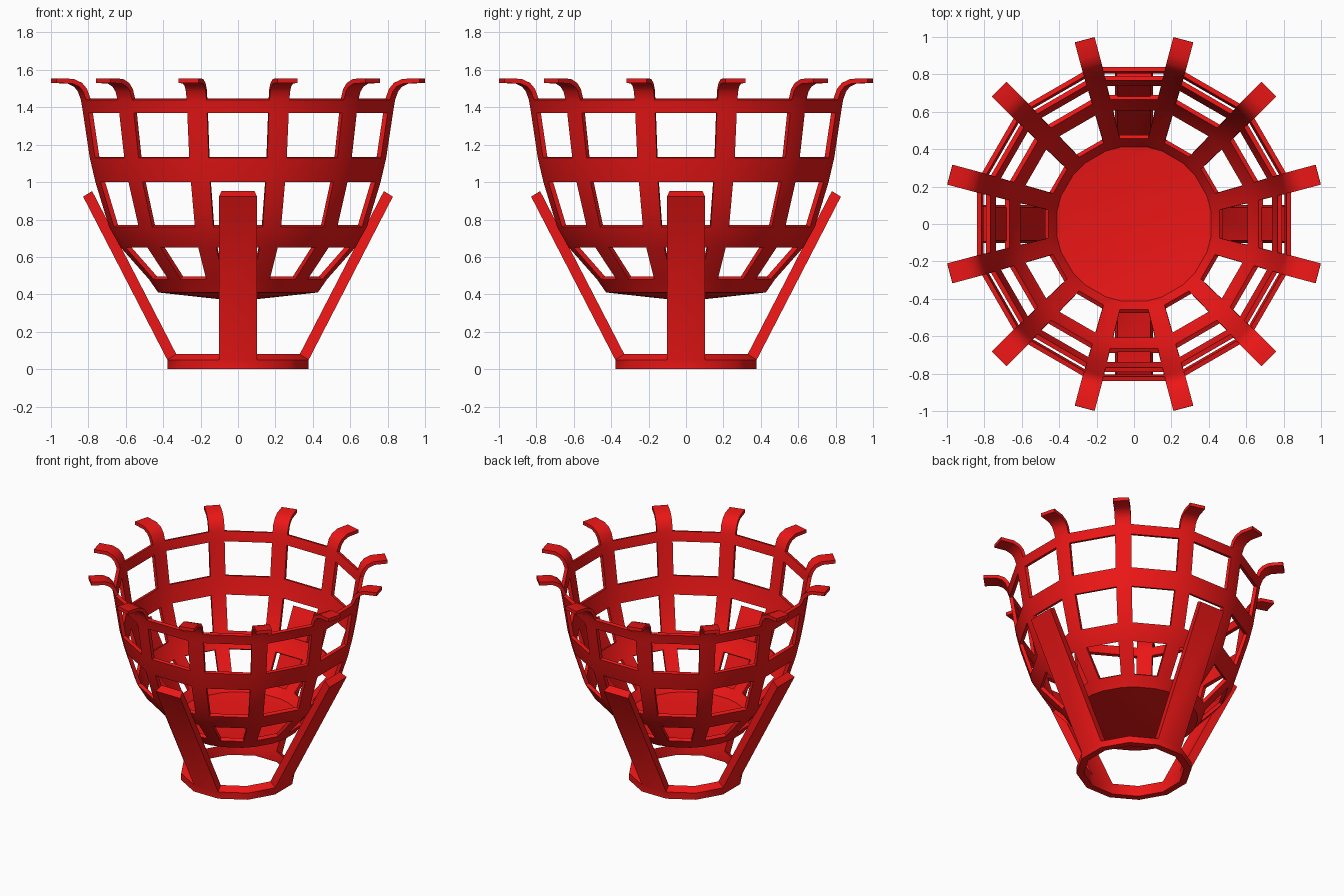
import bpy, bmesh
from math import cos, sin, tan, radians

if "Cube" in bpy.data.objects:
    bpy.data.objects.remove(bpy.data.objects["Cube"])

red = bpy.data.materials.new("red_paint")
red.diffuse_color = (0.85, 0.008, 0.008, 1)
red.use_nodes = True
red.node_tree.nodes["Principled BSDF"].inputs["Base Color"].default_value = red.diffuse_color


def finish(name, bm, thickness=0, smooth=None):
    me = bpy.data.meshes.new(name)
    bm.to_mesh(me)
    bm.free()
    me.materials.append(red)
    ob = bpy.data.objects.new(name, me)
    bpy.context.collection.objects.link(ob)
    bpy.ops.object.select_all(action='DESELECT')
    ob.select_set(True)
    bpy.context.view_layer.objects.active = ob
    if thickness:
        m = ob.modifiers.new("thickness", 'SOLIDIFY')
        m.thickness = thickness
        m.offset = -1
        m.use_even_offset = True
        bpy.ops.object.modifier_apply(modifier=m.name)
    if smooth:
        bpy.ops.object.shade_smooth_by_angle(angle=radians(smooth))
    return ob


# Basket profile: radius, height, half rib width, and whether a hoop fills
# the strip between this level and the next
levels = [
    (0.430, 0.41, 0.046, True),
    (0.480, 0.48, 0.047, False),
    (0.635, 0.65, 0.050, True),
    (0.700, 0.76, 0.051, False),
    (0.775, 1.00, 0.053, True),
    (0.806, 1.13, 0.054, False),
    (0.843, 1.37, 0.055, True),
    (0.855, 1.44, 0.055, False),
    (0.872, 1.485, 0.055, False),
    (0.893, 1.51, 0.055, False),
    (0.93, 1.527, 0.055, False),
    (1.02, 1.53, 0.055, False),
]

# Basket: twelve ribs with hooked tips, four hoops and a shallow cone floor
bm = bmesh.new()
rings = []
for r, z, w, _ in levels:
    ring = []
    for k in range(12):
        a = radians(15 + 30 * k)
        for s in (-w, w):
            ring.append(bm.verts.new((r * cos(a) - s * sin(a),
                                      r * sin(a) + s * cos(a), z)))
    rings.append(ring)
for i in range(len(levels) - 1):
    lo, hi = rings[i], rings[i + 1]
    for j in range(24):
        if j % 2 == 0 or levels[i][3]:
            n = (j + 1) % 24
            bm.faces.new((lo[j], lo[n], hi[n], hi[j]))
tip = bm.verts.new((0, 0, 0.363))
for j in range(24):
    bm.faces.new((tip, rings[0][(j + 1) % 24], rings[0][j]))
loose = [v for v in bm.verts if not v.link_faces]
bmesh.ops.delete(bm, geom=loose, context='VERTS')
finish("basket", bm, 0.025, 32)

# Stand: twelve-sided foot ring with a slanted top and four leaning legs
bm = bmesh.new()
section = [(0.378, 0), (0.378, 0.05), (0.33, 0.08), (0.33, 0)]
loops = []
for k in range(12):
    a = radians(15 + 30 * k)
    loops.append([bm.verts.new((d / cos(radians(15)) * cos(a),
                                d / cos(radians(15)) * sin(a), z))
                  for d, z in section])
tops = []
for k in range(12):
    p, q = loops[k - 1], loops[k]
    for i in range(4):
        n = (i + 1) % 4
        f = bm.faces.new((p[i], q[i], q[n], p[n]))
        if i == 1 and k % 3 == 0:
            tops.append((f, radians(30 * k)))
for f, a in tops:
    new = bmesh.ops.extrude_face_region(bm, geom=[f])['geom']
    verts = [v for v in new if isinstance(v, bmesh.types.BMVert)]
    bmesh.ops.translate(bm, verts=verts,
                        vec=(0.45 * cos(a), 0.45 * sin(a), 0.872))
    if f.is_valid:
        bmesh.ops.delete(bm, geom=[f], context='FACES_ONLY')
bmesh.ops.recalc_face_normals(bm, faces=bm.faces)
finish("stand", bm, 0, 32)
